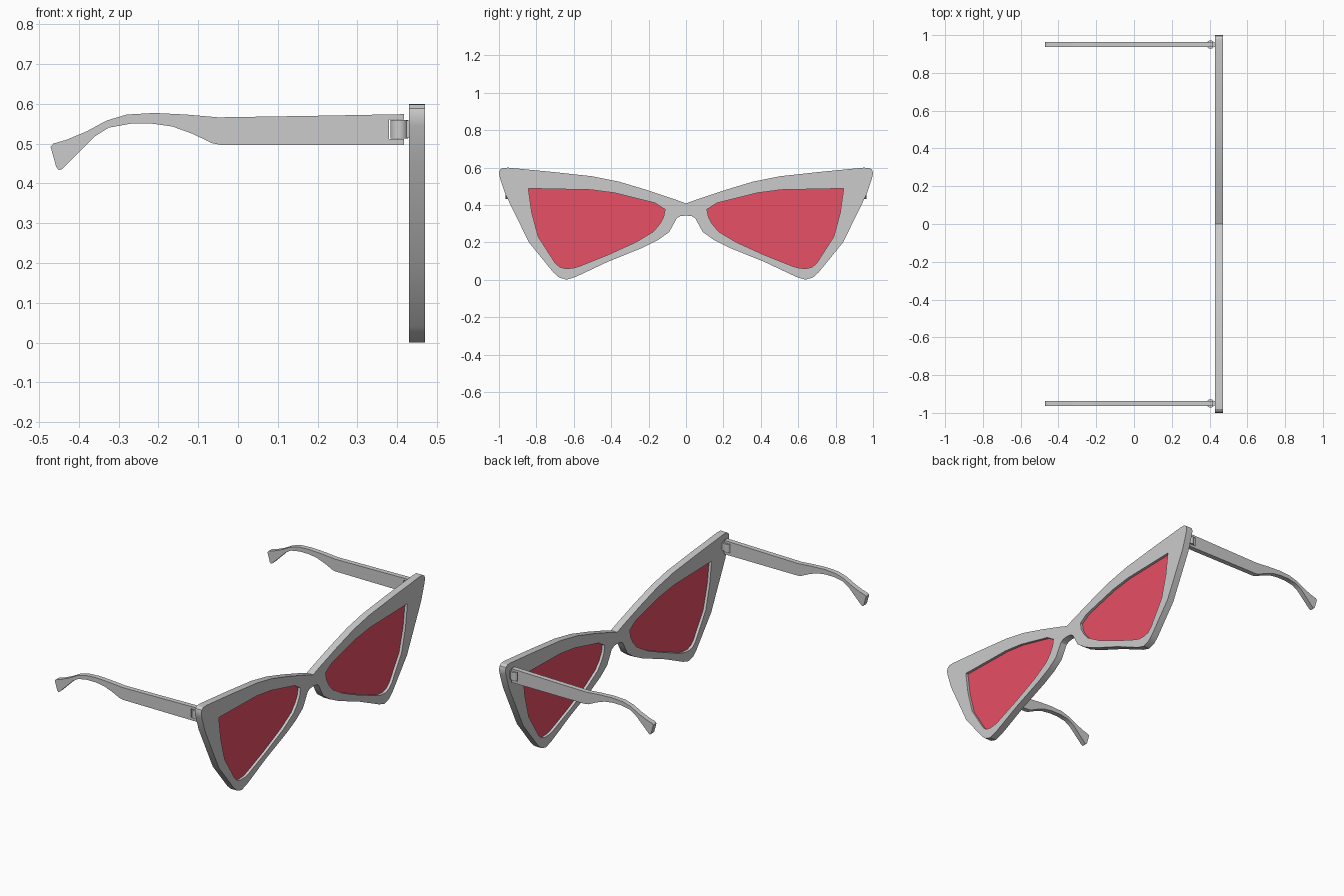
import bpy, bmesh
from mathutils import Matrix

if "Cube" in bpy.data.objects:
    bpy.data.objects.remove(bpy.data.objects["Cube"])

# Profile axes -> world: front parts lie in YZ, temples lie in XZ
FRONT = Matrix(((0, 0, 1), (1, 0, 0), (0, 1, 0)))
SIDE = Matrix(((1, 0, 0), (0, 0, -1), (0, 1, 0)))


def plate(name, loops, half, rot, offset, mat=None):
    """Extruded flat profile; extra loops inside the first become holes."""
    cu = bpy.data.curves.new(name, 'CURVE')
    cu.dimensions, cu.fill_mode, cu.extrude = '2D', 'BOTH', half
    for pts in loops:
        sp = cu.splines.new('POLY')
        sp.points.add(len(pts) - 1)
        for p, (a, b) in zip(sp.points, pts):
            p.co = (a, b, 0, 1)
        sp.use_cyclic_u = True
    tmp = bpy.data.objects.new(name + "_curve", cu)
    bpy.context.collection.objects.link(tmp)
    dg = bpy.context.evaluated_depsgraph_get()
    me = bpy.data.meshes.new_from_object(tmp.evaluated_get(dg))
    bpy.data.objects.remove(tmp)
    bm = bmesh.new()
    bm.from_mesh(me)
    bmesh.ops.remove_doubles(bm, verts=bm.verts, dist=1e-5)
    bmesh.ops.transform(bm, matrix=Matrix.Translation(offset) @ rot.to_4x4(), verts=bm.verts)
    bmesh.ops.recalc_face_normals(bm, faces=bm.faces)
    bm.to_mesh(me)
    bm.free()
    me.materials.clear()
    if mat:
        me.materials.append(mat)
    return finish(name, me)


def finish(name, me):
    ob = bpy.data.objects.new(name, me)
    bpy.context.collection.objects.link(ob)
    bpy.ops.object.select_all(action='DESELECT')
    ob.select_set(True)
    bpy.context.view_layer.objects.active = ob
    bpy.ops.object.shade_smooth_by_angle(angle=0.5)
    return ob


def flip(pts):
    return [(-a, b) for a, b in reversed(pts)]


# Half outline of the front frame (y, z), from bridge top round to bridge bottom
outer = [(0, .408), (.06, .43), (.21, .48), (.36, .525), (.5, .553), (.72, .577),
         (.95, .599), (.98, .598), (.995, .588), (1, .57), (.995, .545), (.965, .455),
         (.84, .2), (.71, .04), (.68, .013), (.64, 0), (.59, .015), (.42, .095),
         (.23, .172), (.15, .212), (.09, .255), (.065, .3), (.05, .328), (.03, .34), (0, .343)]
# Lens opening
lens = [(.843, .488), (.51, .481), (.38, .464), (.165, .41), (.112, .376), (.12, .335),
        (.14, .298), (.175, .257), (.27, .2), (.42, .132), (.57, .072), (.605, .062),
        (.645, .06), (.675, .068), (.7, .09), (.79, .23), (.825, .36)]

plate("front_frame", [outer + flip(outer[1:-1]), lens, flip(lens)], .02, FRONT, (.45, 0, 0))

red = bpy.data.materials.new("red_lens")
red.diffuse_color = (.8, .08, .13, 1)
red.use_nodes = True
red.node_tree.nodes["Principled BSDF"].inputs["Base Color"].default_value = red.diffuse_color

# Temple profile (x, z) with a slot for the hinge at the front end
temple = [(.417, .574), (.2, .57), (-.05, .566), (-.13, .573), (-.21, .577), (-.28, .573),
          (-.33, .558), (-.38, .531), (-.43, .51), (-.464, .5), (-.471, .492), (-.457, .442),
          (-.45, .433), (-.442, .436), (-.36, .518), (-.325, .54), (-.27, .55), (-.215, .55),
          (-.165, .543), (-.115, .525), (-.065, .501), (-.045, .497), (.417, .496),
          (.417, .511), (.38, .511), (.38, .561), (.417, .561)]

for side, s in (("left", -1), ("right", 1)):
    y = s * .95
    plate(side + "_lens", [lens if s > 0 else flip(lens)], .005, FRONT, (.45, 0, 0), red)
    plate(side + "_temple", [temple], .014, SIDE, (0, y, 0))

    # Hinge: barrel in the slot and a tab reaching the frame
    bm = bmesh.new()
    bmesh.ops.create_cone(bm, cap_ends=True, segments=20, radius1=.022, radius2=.022, depth=.046,
                          matrix=Matrix.Translation((.405, y, .536)))
    bmesh.ops.create_cube(bm, size=1, matrix=Matrix.Translation((.42, y, .536))
                          @ Matrix.Diagonal((.026, .024, .044, 1)))
    me = bpy.data.meshes.new(side + "_hinge")
    bm.to_mesh(me)
    bm.free()
    finish(side + "_hinge", me)
